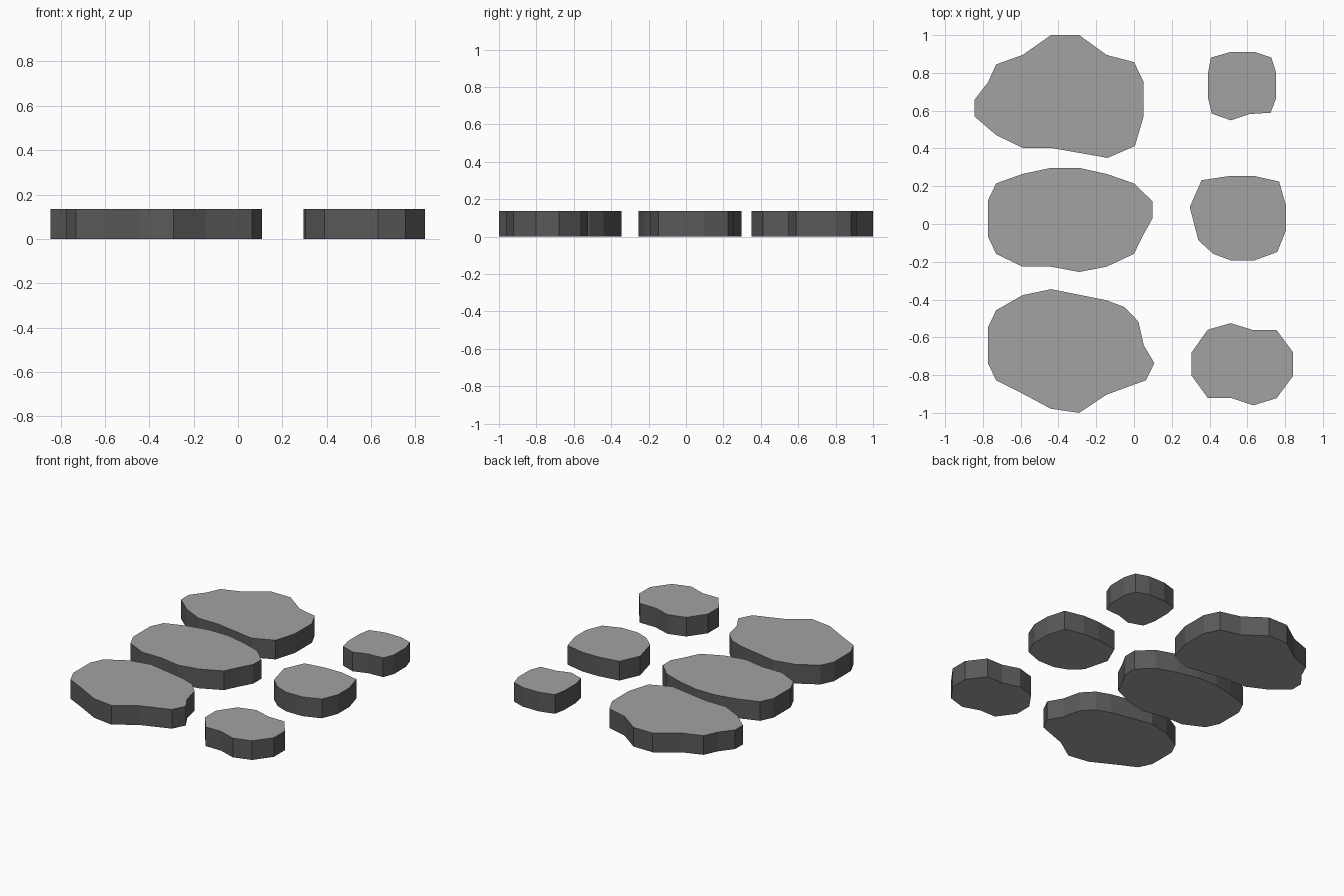
import bpy, bmesh

HEIGHT = 0.136


def flat_colour(name, grey):
    mat = bpy.data.materials.new(name)
    mat.diffuse_color = (grey, grey, grey, 1)
    return mat


# light faces above and below, dark rims
light = flat_colour("light stone grey", 0.365)
dark = flat_colour("dark rim grey", 0.1)


def slab(name, outline):
    """Extrude an outline into a flat-topped paving stone with a dark rim."""
    bm = bmesh.new()
    face = bm.faces.new([bm.verts.new((x, y, 0)) for x, y in outline])
    top = bmesh.ops.extrude_face_region(bm, geom=[face], use_keep_orig=True)
    verts = [g for g in top["geom"] if isinstance(g, bmesh.types.BMVert)]
    bmesh.ops.translate(bm, verts=verts, vec=(0, 0, HEIGHT))
    bmesh.ops.recalc_face_normals(bm, faces=bm.faces)
    bm.normal_update()
    for f in bm.faces:
        f.material_index = 0 if abs(f.normal.z) > 0.5 else 1
    mesh = bpy.data.meshes.new(name)
    mesh.materials.append(light)
    mesh.materials.append(dark)
    bm.to_mesh(mesh)
    bm.free()
    obj = bpy.data.objects.new(name, mesh)
    bpy.context.collection.objects.link(obj)


# large stones, back to front
slab("large_stone_back", [
    (-.44, 1), (-.29, 1), (-.145, .895), (0, .857), (.05, .755), (.05, .566),
    (.005, .413), (-.14, .35), (-.44, .403), (-.59, .403), (-.73, .471),
    (-.845, .57), (-.845, .657), (-.773, .75), (-.73, .845), (-.59, .895)])
slab("large_stone_middle", [
    (-.44, .297), (-.29, .297), (-.145, .265), (0, .215), (.098, .12),
    (.098, .03), (.048, -.06), (0, -.158), (-.145, -.226), (-.29, -.254),
    (-.44, -.226), (-.59, -.226), (-.73, -.158), (-.773, -.067),
    (-.773, .125), (-.73, .215), (-.59, .265)])
slab("large_stone_front", [
    (-.44, -.345), (-.145, -.404), (-.05, -.44), (.023, -.516), (.052, -.642),
    (.108, -.737), (.062, -.828), (-.145, -.903), (-.29, -1), (-.44, -.978),
    (-.59, -.898), (-.73, -.828), (-.773, -.737), (-.773, -.547),
    (-.73, -.457), (-.59, -.377)])

# small stones, back to front
slab("small_stone_back", [
    (.407, .881), (.512, .911), (.637, .911), (.727, .881), (.753, .80),
    (.753, .667), (.723, .589), (.612, .582), (.512, .549), (.412, .584),
    (.392, .667), (.392, .80)])
slab("small_stone_middle", [
    (.358, .232), (.512, .255), (.632, .255), (.768, .225), (.805, .095),
    (.805, -.033), (.759, -.148), (.637, -.193), (.512, -.193), (.42, -.158),
    (.341, -.087), (.295, .09)])
slab("small_stone_front", [
    (.39, -.56), (.512, -.525), (.632, -.562), (.755, -.562), (.843, -.68),
    (.843, -.803), (.755, -.922), (.632, -.96), (.512, -.92), (.39, -.92),
    (.305, -.803), (.305, -.68)])
